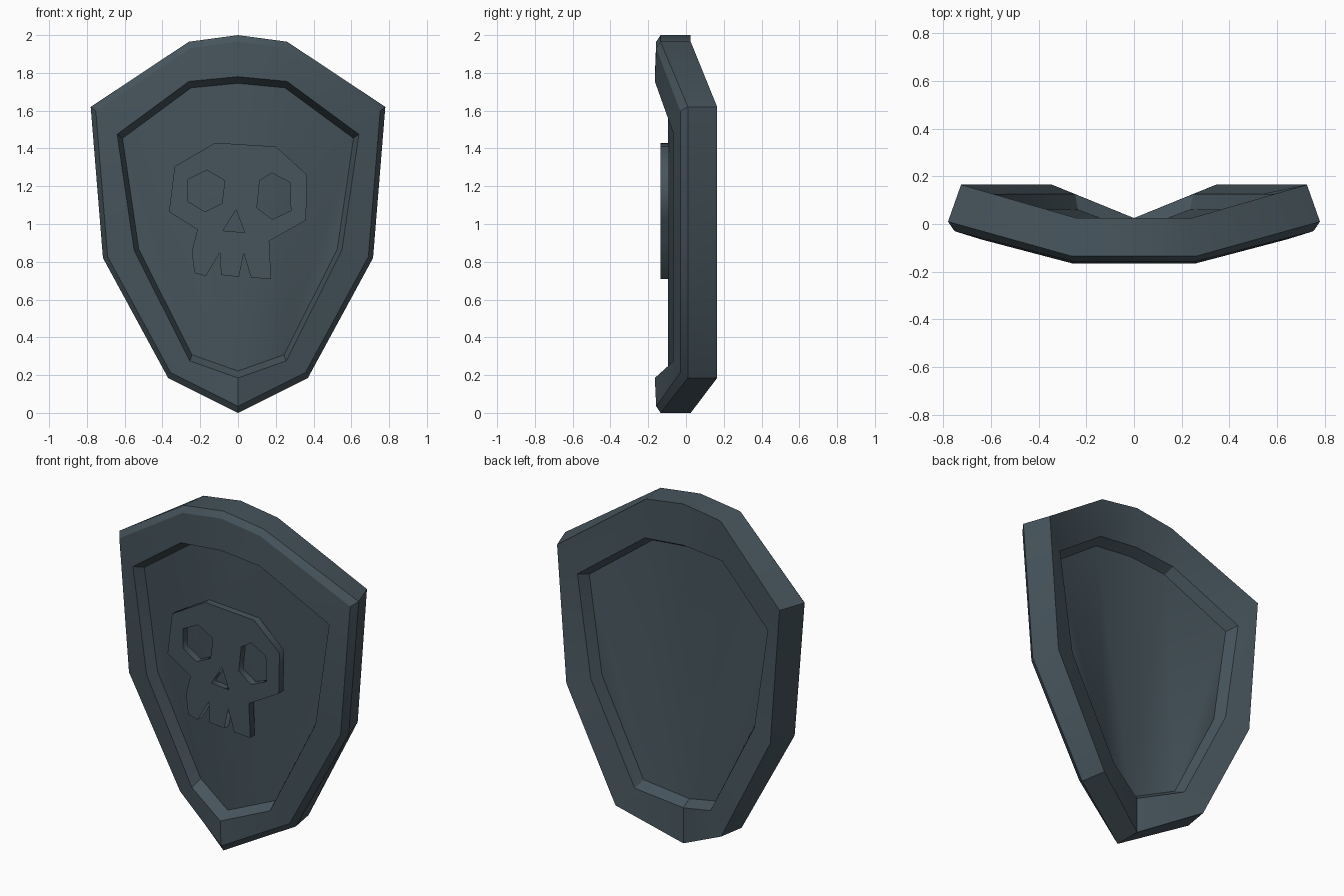
import bpy, bmesh, math

if "Cube" in bpy.data.objects:
    bpy.data.objects.remove(bpy.data.objects["Cube"])

slate = bpy.data.materials.new("dark slate")
slate.diffuse_color = (0.062, 0.09, 0.108, 1)
slate.use_nodes = True
slate.node_tree.nodes["Principled BSDF"].inputs["Base Color"].default_value = slate.diffuse_color

# Half outlines (x, z) from top centre down to bottom point
OUTER = [(0, 2.0), (0.26, 1.965), (0.78, 1.62), (0.715, 0.82), (0.37, 0.185), (0, 0.0)]
INNER = [(0, 1.78), (0.26, 1.755), (0.64, 1.475), (0.55, 0.86), (0.255, 0.275), (0, 0.185)]


def ring(bm, outline, sx, sz, y_mid, y_side):
    """Mirrored loop: the middle points sit at y_mid, the swept-back sides at y_side."""
    half = [(x * sx, y_side if i in (2, 3, 4) else y_mid, 1 + (z - 1) * sz)
            for i, (x, z) in enumerate(outline)]
    left = [(-x, y, z) for x, y, z in half[4:0:-1]]
    return [bm.verts.new(p) for p in half + left]


def cap(bm, r):
    """Panel folded either side of the centre line."""
    for ids in ((0, 1, 5), (1, 4, 5), (1, 2, 4), (2, 3, 4),
                (0, 5, 9), (9, 5, 6), (9, 6, 8), (8, 6, 7)):
        bm.faces.new([r[i] for i in ids])


def smooth(obj):
    bpy.ops.object.select_all(action='DESELECT')
    obj.select_set(True)
    bpy.context.view_layer.objects.active = obj
    bpy.ops.object.shade_smooth_by_angle(angle=math.radians(30))


# Shield body: loops from front panel, over the rim, to back panel
bm = bmesh.new()
rings = [ring(bm, *a) for a in (
    (INNER, 0.955, 0.955, -0.095, 0.0),     # front panel edge
    (INNER, 1, 1, -0.165, -0.065),          # rim inner edge
    (OUTER, 0.965, 0.965, -0.158, -0.03),   # rim front edge
    (OUTER, 1, 1, -0.135, 0.01),            # chamfer edge
    (OUTER, 0.93, 1, 0.025, 0.165),         # rim back edge
    (INNER, 0.97, 0.97, 0.025, 0.125),      # back recess edge
    (INNER, 0.92, 0.93, -0.03, 0.06))]      # back panel edge
for a, b in zip(rings, rings[1:]):
    for i in range(10):
        j = (i + 1) % 10
        bm.faces.new((a[i], a[j], b[j], b[i]))
cap(bm, rings[0])
cap(bm, rings[-1])
bmesh.ops.recalc_face_normals(bm, faces=bm.faces)
mesh = bpy.data.meshes.new("shield_body")
bm.to_mesh(mesh)
bm.free()
mesh.materials.append(slate)
body = bpy.data.objects.new("shield_body", mesh)
bpy.context.collection.objects.link(body)
smooth(body)

# Skull emblem: flat plate with eye and nose holes
HEAD = [(-0.12, 1.43), (0.20, 1.41), (0.365, 1.26), (0.36, 1.02), (0.165, 0.91),
        (0.175, 0.71), (0.07, 0.715), (0.03, 0.845), (0.005, 0.72), (-0.09, 0.73),
        (-0.095, 0.85), (-0.17, 0.725), (-0.23, 0.74), (-0.245, 0.855),
        (-0.215, 0.97), (-0.365, 1.065), (-0.335, 1.305)]
LEFT_EYE = [(-0.165, 1.285), (-0.07, 1.23), (-0.085, 1.11), (-0.175, 1.065),
            (-0.265, 1.12), (-0.265, 1.235)]
RIGHT_EYE = [(0.18, 1.27), (0.275, 1.22), (0.28, 1.07), (0.18, 1.025),
             (0.1, 1.085), (0.115, 1.23)]
NOSE = [(-0.01, 1.075), (0.035, 0.955), (-0.08, 0.965)]

curve = bpy.data.curves.new("skull_emblem", 'CURVE')
curve.dimensions = '2D'
curve.fill_mode = 'BOTH'
curve.extrude = 0.022
for pts in (HEAD, LEFT_EYE, RIGHT_EYE, NOSE):
    s = curve.splines.new('POLY')
    s.points.add(len(pts) - 1)
    for p, (x, z) in zip(s.points, pts):
        p.co = (x, z, 0, 1)
    s.use_cyclic_u = True
curve.materials.append(slate)
skull = bpy.data.objects.new("skull_emblem", curve)
skull.rotation_euler = (math.pi / 2, 0, 0)
skull.location = (0, -0.113, 0)
bpy.context.collection.objects.link(skull)
bpy.ops.object.select_all(action='DESELECT')
skull.select_set(True)
bpy.context.view_layer.objects.active = skull
bpy.ops.object.convert(target='MESH')
